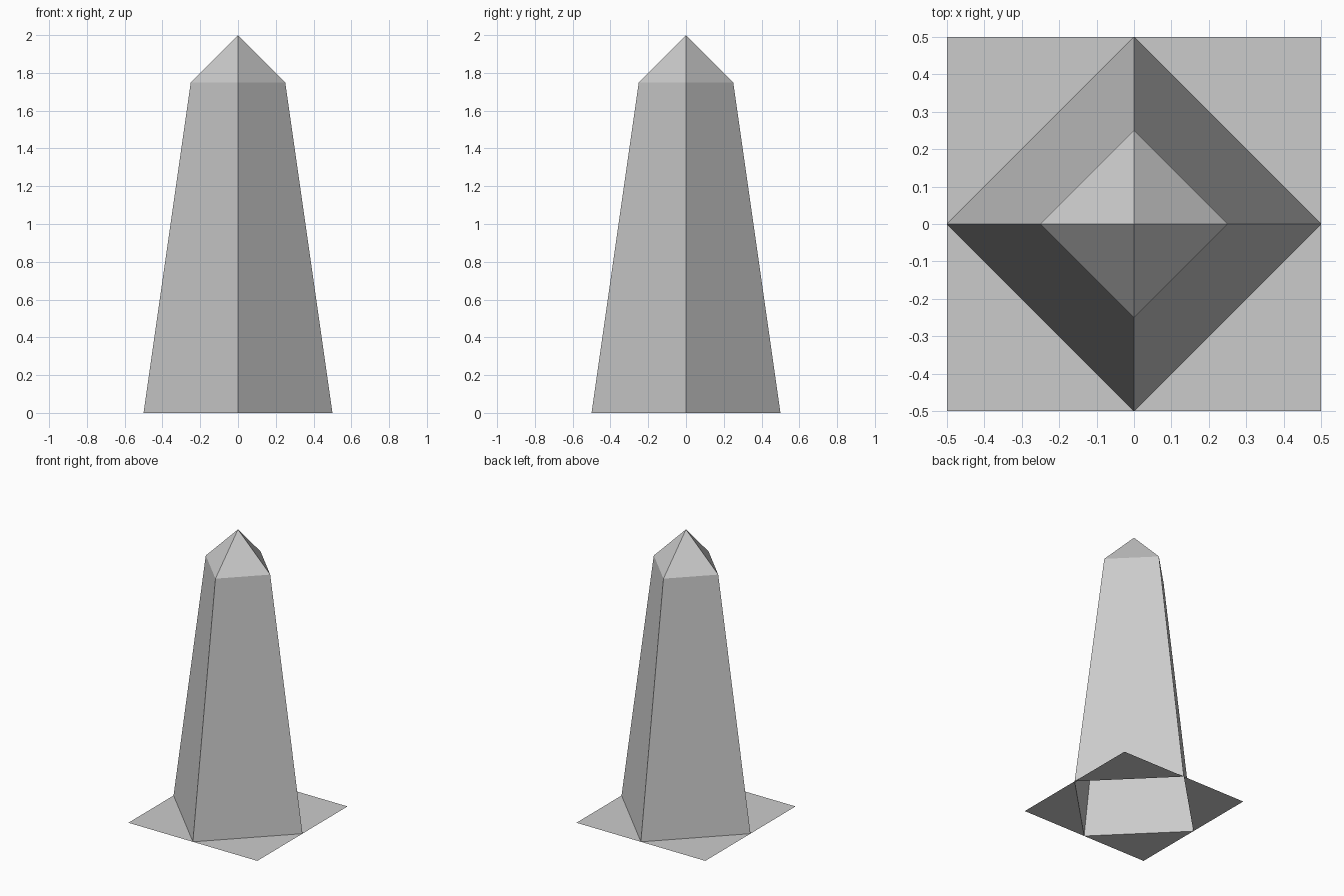
import bpy
import bmesh
from math import cos, sin, pi

cube = bpy.data.objects.get("Cube")
if cube:
    bpy.data.objects.remove(cube, do_unlink=True)

stone = bpy.data.materials.new("grey_stone")
stone.use_nodes = True
stone.diffuse_color = (0.6, 0.6, 0.6, 1)
stone.node_tree.nodes["Principled BSDF"].inputs["Base Color"].default_value = (0.6, 0.6, 0.6, 1)


def finish(bm, name):
    mesh = bpy.data.meshes.new(name)
    bm.to_mesh(mesh)
    bm.free()
    mesh.materials.append(stone)
    obj = bpy.data.objects.new(name, mesh)
    bpy.context.collection.objects.link(obj)
    return obj


def ring(bm, radius, z):
    """Four corners of a diamond, pointing along the axes."""
    return [bm.verts.new((radius * cos(i * pi / 2), radius * sin(i * pi / 2), z))
            for i in range(4)]


# Tapered shaft, open underneath
bm = bmesh.new()
low, high = ring(bm, 0.5, 0), ring(bm, 0.25, 1.75)
for i in range(4):
    j = (i + 1) % 4
    bm.faces.new((low[i], low[j], high[j], high[i]))
finish(bm, "shaft")

# Pyramid cap
bm = bmesh.new()
rim = ring(bm, 0.25, 1.75)
tip = bm.verts.new((0, 0, 2))
for i in range(4):
    bm.faces.new((rim[i], rim[(i + 1) % 4], tip))
finish(bm, "cap")

# Flat square base: four corner triangles around the open shaft
bm = bmesh.new()
mids = ring(bm, 0.5, 0)
for i in range(4):
    a, b = mids[i], mids[(i + 1) % 4]
    corner = bm.verts.new(a.co + b.co)
    bm.faces.new((a, corner, b))
finish(bm, "base")
